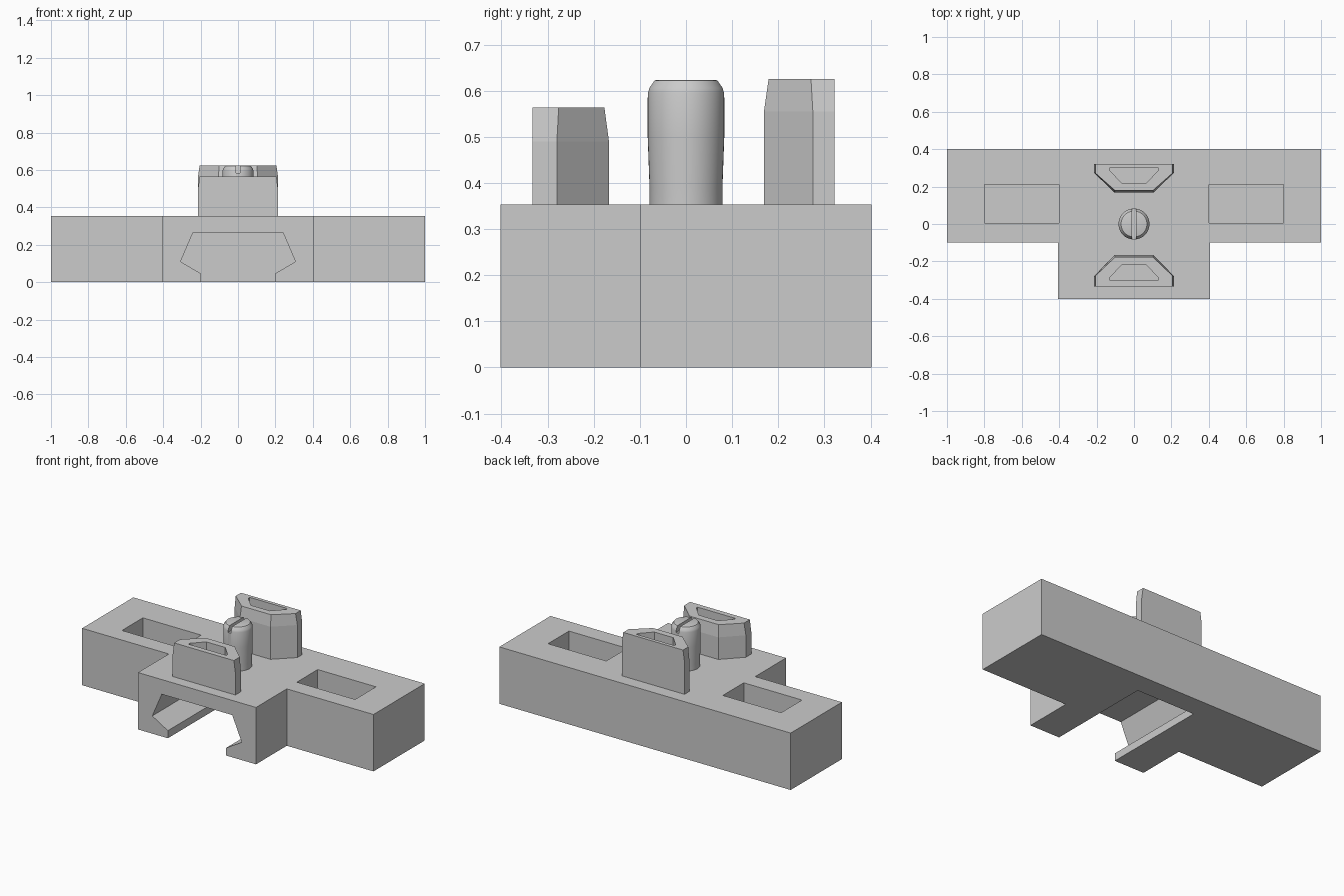
import bpy, bmesh, math

cube = bpy.data.objects.get("Cube")
if cube:
    bpy.data.objects.remove(cube, do_unlink=True)

grey = bpy.data.materials.new("light_grey")
grey.use_nodes = True
colour = (0.6, 0.6, 0.6, 1)
grey.diffuse_color = colour
grey.node_tree.nodes["Principled BSDF"].inputs["Base Color"].default_value = colour


def make(name, bm):
    bmesh.ops.recalc_face_normals(bm, faces=bm.faces)
    mesh = bpy.data.meshes.new(name)
    bm.to_mesh(mesh)
    bm.free()
    mesh.materials.append(grey)
    obj = bpy.data.objects.new(name, mesh)
    bpy.context.scene.collection.objects.link(obj)
    return obj


def loft(name, rings):
    """Solid through matching rings of points, capped at both ends."""
    bm = bmesh.new()
    loops = [[bm.verts.new(p) for p in ring] for ring in rings]
    n = len(loops[0])
    for a, b in zip(loops, loops[1:]):
        for i in range(n):
            j = (i + 1) % n
            bm.faces.new((a[i], a[j], b[j], b[i]))
    bm.faces.new(loops[0])
    bm.faces.new(loops[-1])
    return make(name, bm)


def mirrored(half):
    """Complete a right-hand outline across x = 0."""
    return half + [(-x, y) for x, y in reversed(half)]


def at_z(points, z):
    return [(x, y, z) for x, y in points]


def box(name, x0, x1, y0, y1, z0, z1):
    ring = [(x0, y0), (x1, y0), (x1, y1), (x0, y1)]
    return loft(name, [at_z(ring, z0), at_z(ring, z1)])


def cut(obj, cutters):
    """Subtract the cutters, then remove them."""
    for c in cutters:
        c.hide_render = True
        mod = obj.modifiers.new("cut", 'BOOLEAN')
        mod.operation = 'DIFFERENCE'
        mod.solver = 'EXACT'
        mod.object = c
    bpy.context.view_layer.update()
    graph = bpy.context.evaluated_depsgraph_get()
    mesh = bpy.data.meshes.new_from_object(obj.evaluated_get(graph))
    obj.modifiers.clear()
    obj.data = mesh
    for c in cutters:
        bpy.data.objects.remove(c, do_unlink=True)


# T-shaped body with a blind dovetail channel and two top pockets
TOP = 0.353
plan = mirrored([(0.405, -0.402), (0.405, -0.1), (1, -0.1), (1, 0.402)])
body = loft("body", [at_z(plan, 0), at_z(plan, TOP)])
dovetail = mirrored([(0.2, -0.05), (0.2, 0.047), (0.307, 0.11), (0.242, 0.262)])
channel = loft("channel_cutter", [[(x, y, z) for x, z in dovetail] for y in (-0.5, 0.27)])
pockets = [box("pocket_cutter", min(s * 0.4, s * 0.8), max(s * 0.4, s * 0.8),
               0.005, 0.21, 0.1, 0.5) for s in (-1, 1)]
cut(body, [channel] + pockets)


# Trapezoid jaws, chamfered on the inner faces and hollowed from above
def jaw(name, side, outer, knee, inner, top, chamfer_z):
    def outline(inset):
        pts = [(0.215 - inset, outer), (0.215 - inset, knee - inset * 0.4),
               (0.105 - inset * 0.4, inner + inset)]
        return mirrored([(x, side * y) for x, y in pts])
    # distances are measured from the centre, so the inset moves outward
    obj = loft(name, [at_z(outline(0), TOP - 0.002), at_z(outline(0), chamfer_z),
                      at_z(outline(0.01), top)])
    hollow = mirrored([(0.13, side * 0.3), (0.13, side * 0.287), (0.065, side * 0.218)])
    cut(obj, [loft("hollow_cutter", [at_z(hollow, top - 0.15), at_z(hollow, top + 0.1)])])


jaw("front_jaw", -1, 0.333, 0.28, 0.167, 0.564, 0.49)
jaw("back_jaw", 1, 0.322, 0.275, 0.169, 0.625, 0.555)

# Slotted round post with a slight flare and rounded rim
profile = [(0.079, TOP - 0.002), (0.079, 0.39), (0.083, 0.5), (0.083, 0.595),
           (0.08, 0.606), (0.069, 0.622), (0.066, 0.623)]
SIDES = 48
post = loft("screw_post", [[(r * math.cos(2 * math.pi * i / SIDES),
                             r * math.sin(2 * math.pi * i / SIDES), z)
                            for i in range(SIDES)] for r, z in profile])
cut(post, [box("slot_cutter", -0.01, 0.01, -0.2, 0.2, 0.585, 0.7)])
bpy.ops.object.select_all(action='DESELECT')
post.select_set(True)
bpy.context.view_layer.objects.active = post
bpy.ops.object.shade_smooth_by_angle(angle=math.radians(30))
